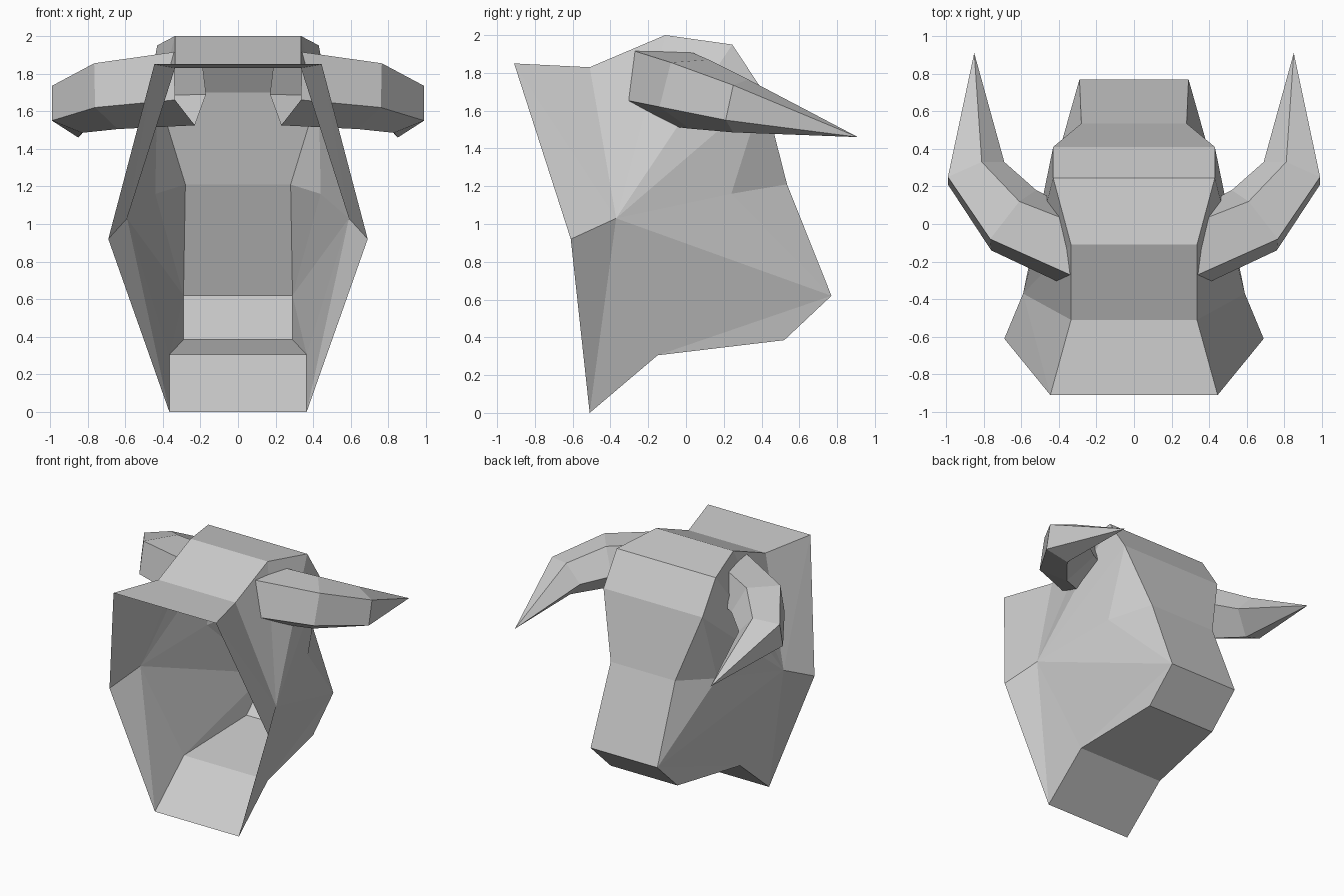
import bpy, bmesh

cube = bpy.data.objects.get("Cube")
if cube:
    bpy.data.objects.remove(cube, do_unlink=True)

paper = bpy.data.materials.new("light_grey_paper")
paper.use_nodes = True
GREY = (0.6, 0.6, 0.6, 1)
paper.diffuse_color = GREY
shader = next(n for n in paper.node_tree.nodes if n.type == "BSDF_PRINCIPLED")
shader.inputs["Base Color"].default_value = GREY
shader.inputs["Roughness"].default_value = 0.9


def add_object(name, bm):
    mesh = bpy.data.meshes.new(name)
    bm.to_mesh(mesh)
    bm.free()
    mesh.materials.append(paper)
    obj = bpy.data.objects.new(name, mesh)
    bpy.context.collection.objects.link(obj)
    return obj


# Head: centre band from neck over the brow, down the snout and under the jaw
# (half width, y, z)
BAND = [
    (0.445, -0.91, 1.85),   # neck top
    (0.335, -0.51, 1.83),   # nape
    (0.335, -0.11, 2.0),    # crown
    (0.43, 0.245, 1.95),    # brow top
    (0.43, 0.41, 1.7),      # brow
    (0.28, 0.535, 1.21),    # snout bridge
    (0.29, 0.77, 0.62),     # nose
    (0.29, 0.52, 0.385),    # chin
    (0.365, -0.15, 0.305),  # jaw
    (0.365, -0.51, 0.0),    # throat
]
CHEEK, EYE, NECK = (0.59, -0.37, 1.03), (0.44, 0.24, 1.16), (0.69, -0.61, 0.92)
S, Q, N = 10, 11, 12

# Facets of one side: fans around the cheek and the eye corner
SIDE = [(S, i + 1, i) for i in range(4)]
SIDE += [(S, Q, 4), (Q, 5, 4), (S, 6, Q), (Q, 6, 5), (S, 8, 6),
         (8, 7, 6), (S, 9, 8), (S, N, 9), (S, 0, N)]

bm = bmesh.new()
points = BAND + [CHEEK, EYE, NECK]
left = [bm.verts.new(p) for p in points]
right = [bm.verts.new((-x, y, z)) for x, y, z in points]
for i in range(len(BAND) - 1):
    bm.faces.new((left[i], left[i + 1], right[i + 1], right[i]))
for tri in SIDE:
    bm.faces.new([left[k] for k in tri])
    bm.faces.new([right[k] for k in reversed(tri)])
add_object("head", bm)

# Horns: five-sided rings swept outwards to a point, open at the root
RINGS = [
    [(0.34, -0.27, 1.915), (0.2, -0.04, 1.94), (0.17, 0.0, 1.69),
     (0.23, -0.15, 1.525), (0.335, -0.34, 1.66)],
    [(0.765, -0.08, 1.855), (0.61, 0.12, 1.87), (0.52, 0.18, 1.68),
     (0.64, 0.02, 1.505), (0.76, -0.14, 1.62)],
    [(0.99, 0.25, 1.735), (0.81, 0.33, 1.765), (0.69, 0.33, 1.63),
     (0.83, 0.25, 1.485), (0.99, 0.21, 1.55)],
]
TIP = (0.85, 0.91, 1.46)

bm = bmesh.new()
rings = [[bm.verts.new(p) for p in ring] for ring in RINGS]
tip = bm.verts.new(TIP)
for k in range(5):
    n = (k + 1) % 5
    for a, b in zip(rings, rings[1:]):
        bm.faces.new((a[k], a[n], b[n], b[k]))
    bm.faces.new((rings[-1][k], rings[-1][n], tip))
bmesh.ops.recalc_face_normals(bm, faces=bm.faces)
horns = add_object("horns", bm)
mirror = horns.modifiers.new("Mirror", "MIRROR")
mirror.use_axis[0] = True
mirror.use_mirror_merge = False
